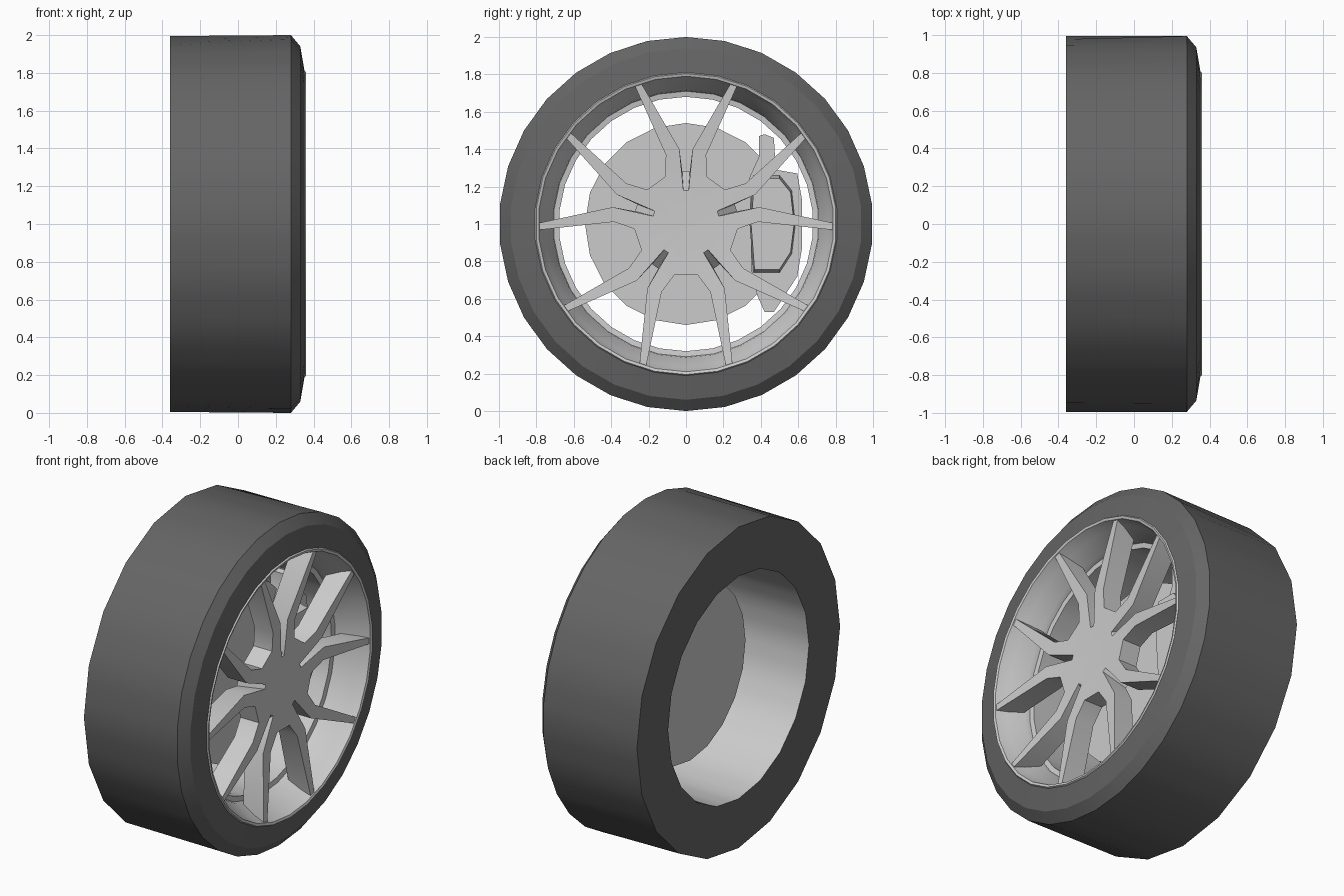
import bpy, bmesh, math

if "Cube" in bpy.data.objects:
    bpy.data.objects.remove(bpy.data.objects["Cube"])

SEG = 60   # common refinement of 20- and 30-sided rings
CZ = 1.0   # axle height


def material(name, v):
    m = bpy.data.materials.new(name)
    m.diffuse_color = (v, v, v, 1)
    m.use_nodes = True
    m.node_tree.nodes["Principled BSDF"].inputs["Base Color"].default_value = m.diffuse_color
    return m


def finish(name, bm, mat=None, angle=30):
    bmesh.ops.recalc_face_normals(bm, faces=bm.faces)
    me = bpy.data.meshes.new(name)
    bm.to_mesh(me)
    bm.free()
    ob = bpy.data.objects.new(name, me)
    bpy.context.collection.objects.link(ob)
    if mat:
        me.materials.append(mat)
    bpy.ops.object.select_all(action='DESELECT')
    ob.select_set(True)
    bpy.context.view_layer.objects.active = ob
    bpy.ops.object.shade_smooth_by_angle(angle=math.radians(angle))
    return ob


def ring(bm, x, r, n):
    """Ring around the axle, following an n-sided polygon."""
    vs = []
    for i in range(SEG):
        a = 2 * math.pi * i / SEG
        d = a % (2 * math.pi / n)
        if 2 * math.pi / n - d < 1e-6:
            d = 0
        q = r * math.cos(math.pi / n) / math.cos(d - math.pi / n)
        vs.append(bm.verts.new((x, q * math.sin(a), CZ + q * math.cos(a))))
    return vs


def lathe(name, profile, mat=None, caps=False):
    bm = bmesh.new()
    rings = [ring(bm, *p) for p in profile]
    for a, b in zip(rings, rings[1:]):
        for i in range(SEG):
            j = (i + 1) % SEG
            bm.faces.new((a[i], a[j], b[j], b[i]))
    if caps:
        bm.faces.new(rings[0])
        bm.faces.new(rings[-1])
    return finish(name, bm, mat)


def prism(name, pts, x0, x1, inset=0.0):
    """Extrude a (y, z) outline along the axle, front pulled in by inset."""
    bm = bmesh.new()
    cy = sum(p[0] for p in pts) / len(pts)
    cz = sum(p[1] for p in pts) / len(pts)
    k = 1 - inset
    a = [bm.verts.new((x0, y, z)) for y, z in pts]
    b = [bm.verts.new((x1, cy + (y - cy) * k, cz + (z - cz) * k)) for y, z in pts]
    bm.faces.new(a)
    bm.faces.new(b)
    for i in range(len(pts)):
        j = (i + 1) % len(pts)
        bm.faces.new((a[i], a[j], b[j], b[i]))
    return finish(name, bm)


# Tyre: flat back, coarse rear edge, chamfered front shoulder
lathe("tyre", [(-0.36, 0.69, 20), (-0.36, 0.995, 20), (0.28, 1.0, 30),
               (0.33, 0.94, 30), (0.352, 0.81, 30)], material("rubber", 0.13))

# Rim: front lip, flared dish, step, straight barrel
lathe("rim", [(0.35, 0.812, 30), (0.36, 0.805, 30), (0.355, 0.79, 30),
              (0.29, 0.765, 30), (0.20, 0.715, 30), (0.17, 0.71, 30),
              (0.165, 0.68, 30), (-0.36, 0.69, 20)])

# Brake disc
lathe("brake_disc", [(-0.03, 0.54, 20), (-0.01, 0.54, 20)], caps=True)

# Spoke star: five forked pairs; half outline in (across, outward)
FRONT = [(0.014, 0.18), (0.035, 0.40), (0.238, 0.75),
         (0.275, 0.742), (0.108, 0.37), (0.11, 0.254)]
BACK = [(0.02, 0.28)] + FRONT[1:]


def star_layer(bm, pts, depth):
    halves = []
    for k in range(5):
        t = math.radians(72 * k)
        pair = []
        for s in (-1, 1):
            row = []
            for u, v in pts:
                u *= s
                row.append(bm.verts.new((depth(math.hypot(u, v)),
                                         u * math.cos(t) + v * math.sin(t),
                                         CZ + v * math.cos(t) - u * math.sin(t))))
            pair.append(row)
        halves.append(pair)
    c = bm.verts.new((depth(0), 0, CZ))
    for k, (l, r) in enumerate(halves):
        for h in (l, r):
            A, B, C, D, E, F = h
            bm.faces.new((B, C, D, E))
            bm.faces.new((A, B, E, F))
            bm.faces.new((c, A, F))
        bm.faces.new((c, l[0], r[0]))
        bm.faces.new((c, r[5], halves[(k + 1) % 5][0][5]))
    return halves


bm = bmesh.new()
f = star_layer(bm, FRONT, lambda r: 0.305 + 0.045 * (r / 0.79) ** 2)
b = star_layer(bm, BACK, lambda r: 0.17 + 0.05 * r)
for k in range(5):
    n = (k + 1) % 5
    for s in (0, 1):
        for i in range(5):
            bm.faces.new((f[k][s][i], f[k][s][i + 1], b[k][s][i + 1], b[k][s][i]))
    bm.faces.new((f[k][0][0], f[k][1][0], b[k][1][0], b[k][0][0]))
    bm.faces.new((f[k][1][5], f[n][0][5], b[n][0][5], b[k][1][5]))
finish("spokes", bm)

# Brake caliper: mounting bracket and raised body
prism("caliper_bracket", [(0.39, 1.36), (0.39, 1.47), (0.42, 1.48), (0.47, 1.46),
                          (0.48, 1.29), (0.595, 1.27), (0.62, 1.13), (0.62, 0.87),
                          (0.595, 0.72), (0.47, 0.53), (0.42, 0.53), (0.38, 0.62),
                          (0.35, 0.75), (0.34, 1.25)], -0.05, 0.05)
prism("caliper_body", [(0.36, 1.26), (0.50, 1.26), (0.565, 1.18), (0.585, 1.0),
                       (0.565, 0.84), (0.50, 0.74), (0.36, 0.74), (0.34, 1.0)],
      0.05, 0.13, 0.06)
